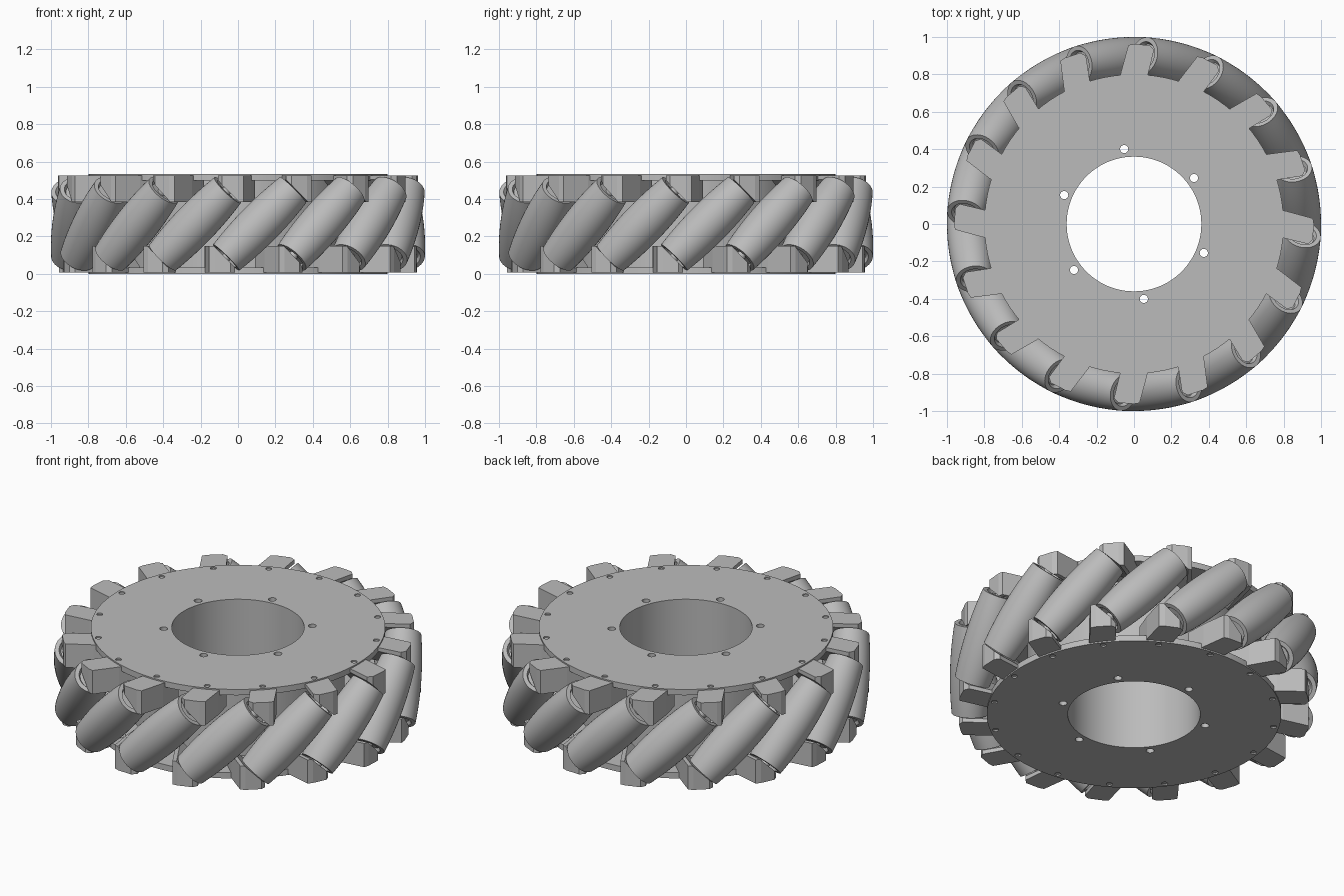
import bpy, bmesh, math
from mathutils import Matrix, Vector

cube = bpy.data.objects.get("Cube")
if cube:
    bpy.data.objects.remove(cube)

COUNT = 16                  # rollers round the wheel
HEIGHT, MID = 0.535, 0.2675
AXIS_R, HALF = 0.885, 0.255  # roller axis distance and half length
STEP = 2 * math.pi / COUNT
START = math.radians(7.5)

grey = bpy.data.materials.new("metal_grey")
grey.use_nodes = True
colour = (0.5, 0.5, 0.5, 1)
grey.diffuse_color = colour
grey.node_tree.nodes["Principled BSDF"].inputs["Base Color"].default_value = colour


def finish(bm, name):
    bmesh.ops.recalc_face_normals(bm, faces=bm.faces)
    mesh = bpy.data.meshes.new(name)
    bm.to_mesh(mesh)
    bm.free()
    mesh.materials.append(grey)
    return mesh


def place(mesh, name, matrix=Matrix()):
    ob = bpy.data.objects.new(name, mesh)
    bpy.context.collection.objects.link(ob)
    ob.matrix_world = matrix
    return ob


def smooth(ob):
    bpy.ops.object.select_all(action="DESELECT")
    ob.select_set(True)
    bpy.context.view_layer.objects.active = ob
    bpy.ops.object.shade_smooth_by_angle(angle=math.radians(35))


def lathe(profile, steps):
    """Spin a closed (radius, z) profile round the z axis."""
    bm = bmesh.new()
    verts = [bm.verts.new((r, 0, z)) for r, z in profile]
    edges = [bm.edges.new((verts[i - 1], verts[i])) for i in range(len(verts))]
    bmesh.ops.spin(bm, geom=verts + edges, cent=(0, 0, 0), axis=(0, 0, 1),
                   angle=2 * math.pi, steps=steps, use_merge=True)
    bmesh.ops.remove_doubles(bm, verts=bm.verts, dist=1e-5)
    return bm


# Hub: two flanges on a drum with a wide bore
half_hub = [(0.36, 0), (0.8, 0), (0.8, 0.035), (0.58, 0.035)]
profile = half_hub + [(r, HEIGHT - z) for r, z in reversed(half_hub)]
hub = place(finish(lathe(profile, 96), "hub"), "hub")

# Bolt holes: six right through, a shallow ring on each flange
holes = bmesh.new()


def add_hole(angle, distance, radius, z, depth):
    spot = Matrix.Rotation(angle, 4, "Z") @ Matrix.Translation((distance, 0, z))
    bmesh.ops.create_cone(holes, cap_ends=True, segments=16, radius1=radius,
                          radius2=radius, depth=depth, matrix=spot)


for i in range(6):
    add_hole(math.radians(37.5 + 60 * i), 0.404, 0.022, MID, 1)
for i in range(COUNT):
    add_hole(i * STEP, 0.77, 0.017, HEIGHT, 0.05)
    add_hole(i * STEP + 2 * START, 0.77, 0.017, 0, 0.05)
cutter = place(finish(holes, "hole_cutter"), "hole_cutter")
cutter.hide_render = True
cut = hub.modifiers.new("holes", "BOOLEAN")
cut.operation, cut.solver, cut.object = "DIFFERENCE", "EXACT", cutter
graph = bpy.context.evaluated_depsgraph_get()
hub_mesh = bpy.data.meshes.new_from_object(hub.evaluated_get(graph))
hub.modifiers.clear()
hub.data = hub_mesh
bpy.data.objects.remove(cutter)
smooth(hub)

# Barrel roller, with a recessed end and an axle, tilted 45 degrees
barrel = []
for i in range(13):
    s = HALF * (i / 6 - 1)
    barrel.append((math.sqrt(1 - s * s / 2) - AXIS_R, s))
core = [(0.075, HALF), (0.065, HALF - 0.02), (0.025, HALF - 0.02)]
axle = [(0.025, HALF + 0.05), (0, HALF + 0.05)]
ends = core + axle
profile = barrel + ends + [(r, -s) for r, s in reversed(ends)]
bm = lathe(profile, 40)
tilt = Matrix.Translation((AXIS_R, 0, 0)) @ Matrix.Rotation(-math.pi / 4, 4, "X")
bm.transform(tilt)
roller_mesh = finish(bm, "roller")

# Bracket: tapered block trimmed parallel to the roller end
outline = [(0.69, -0.06), (0.8, -0.075), (0.93, -0.107), (0.955, -0.085),
           (0.962, 0.0), (0.957, 0.03), (0.81, 0.07), (0.69, 0.09)]
bm = bmesh.new()
base = bm.faces.new([bm.verts.new((r, t, 0.385 - MID)) for r, t in outline])
top = bmesh.ops.extrude_face_region(bm, geom=[base])
bmesh.ops.translate(bm, vec=(0, 0, 0.142),
                    verts=[v for v in top["geom"] if isinstance(v, bmesh.types.BMVert)])
bm.transform(Matrix.Rotation(2 * START, 4, "Z"))
direction = Vector((0, 1, 1)).normalized()
trim = bmesh.ops.bisect_plane(bm, geom=bm.verts[:] + bm.edges[:] + bm.faces[:],
                              plane_co=Vector((AXIS_R, 0, 0)) + direction * (HALF + 0.008),
                              plane_no=direction, clear_inner=True)
bmesh.ops.holes_fill(bm, edges=[e for e in bm.edges if e.is_boundary])
bracket_mesh = finish(bm, "bracket")

# Repeat round the wheel; lower brackets are half-turned about the spoke
flip = Matrix.Rotation(math.pi, 4, "X")
for i in range(COUNT):
    turn = Matrix.Translation((0, 0, MID)) @ Matrix.Rotation(START + i * STEP, 4, "Z")
    roller = place(roller_mesh, f"roller_{i + 1}", turn)
    if i == 0:
        smooth(roller)
    place(bracket_mesh, f"upper_bracket_{i + 1}", turn)
    place(bracket_mesh, f"lower_bracket_{i + 1}", turn @ flip)
